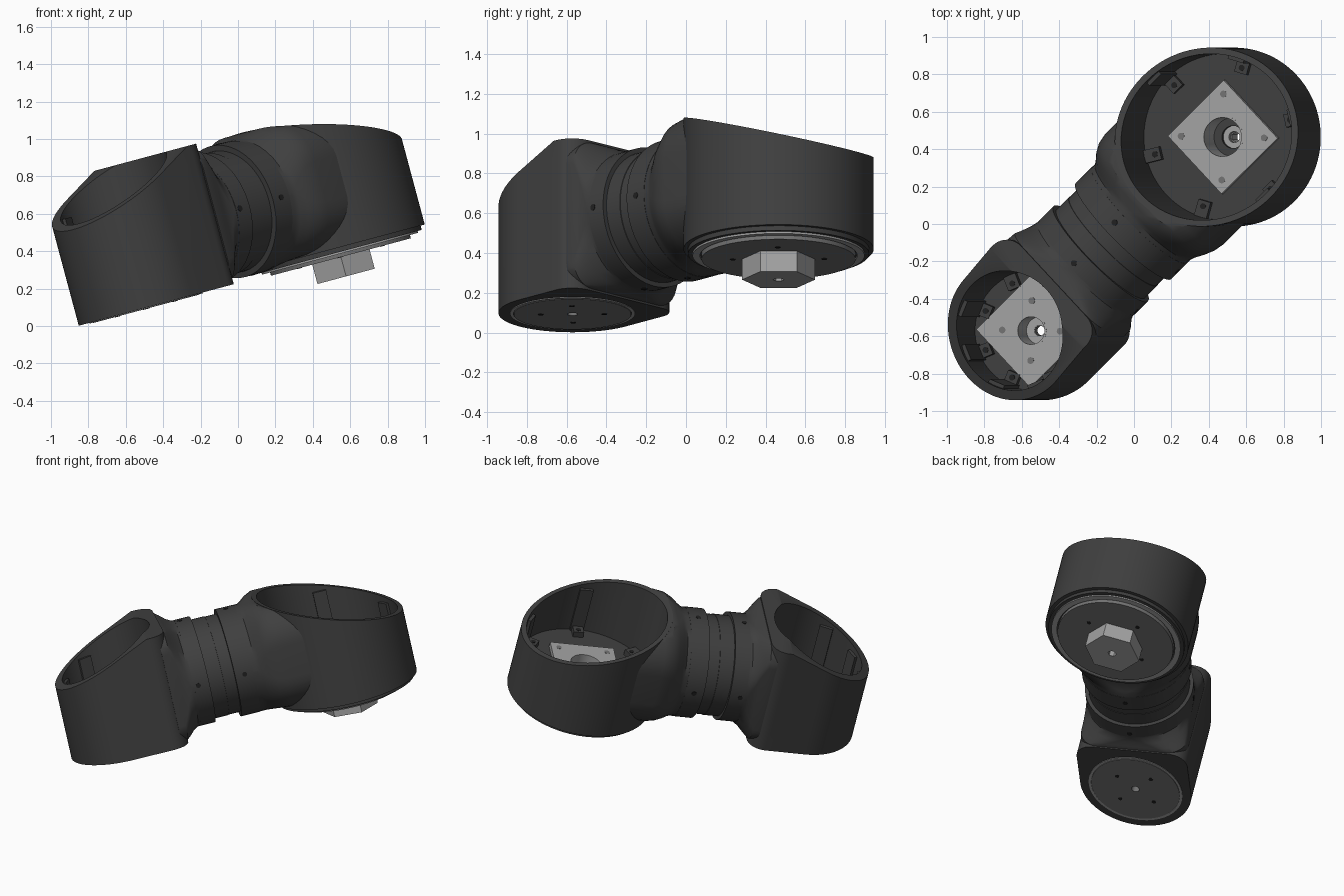
import bpy, bmesh
from math import pi, sin, cos, atan2, acos, hypot, radians
from mathutils import Matrix, Vector

if "Cube" in bpy.data.objects:
    bpy.data.objects.remove(bpy.data.objects["Cube"])

TILT = Matrix.Rotation(radians(-15), 4, 'Y')   # the whole joint leans 15 degrees


def material(name, v):
    m = bpy.data.materials.new(name)
    m.diffuse_color = (v, v, v, 1)
    m.use_nodes = True
    m.node_tree.nodes["Principled BSDF"].inputs["Base Color"].default_value = m.diffuse_color
    return m


DARK, MID, LIGHT, BLACK = (material(n, v) for n, v in
    (("dark_shell", 0.05), ("mid_grey", 0.17), ("light_metal", 0.36), ("hole_black", 0.015)))


def finish(name, bm, M, mat):
    bmesh.ops.remove_doubles(bm, verts=bm.verts, dist=1e-5)
    bmesh.ops.recalc_face_normals(bm, faces=bm.faces)
    bm.transform(TILT @ M)
    me = bpy.data.meshes.new(name)
    bm.to_mesh(me)
    bm.free()
    me.materials.append(mat)
    ob = bpy.data.objects.new(name, me)
    bpy.context.collection.objects.link(ob)
    return ob


def skin(bm, rings, close=False):
    """Bridge equal-length closed rings of points."""
    vs = [[bm.verts.new(p) for p in r] for r in rings]
    n = len(vs[0])
    for a, b in zip(vs, vs[1:] + (vs[:1] if close else [])):
        for i in range(n):
            bm.faces.new((a[i], a[(i + 1) % n], b[(i + 1) % n], b[i]))
    if not close:
        for r in (vs[0], vs[-1]):
            if (r[0].co - r[1].co).length > 1e-5:
                bm.faces.new(r)


def lathe(name, prof, M, mat, seg=72, close=False, phase=0.0):
    bm = bmesh.new()
    skin(bm, [[(r * cos(phase + 2 * pi * i / seg), r * sin(phase + 2 * pi * i / seg), z)
               for i in range(seg)] for r, z in prof], close)
    return finish(name, bm, M, mat)


def washer(name, r0, r1, z0, z1, M, mat, seg=72, phase=0.0):
    return lathe(name, [(r0, z0), (r1, z0), (r1, z1), (r0, z1)], M, mat, seg, True, phase)


def disc(name, r, z0, z1, M, mat, seg=20):
    return lathe(name, [(r, z0), (r, z1)], M, mat, seg)


def box(name, size, loc, M, mat):
    bm = bmesh.new()
    bmesh.ops.create_cube(bm, size=1, matrix=Matrix.Translation(loc) @ Matrix.Diagonal((*size, 1)))
    return finish(name, bm, M, mat)


def cut(ob, cutter):
    cutter.hide_render = True
    md = ob.modifiers.new("cut", 'BOOLEAN')
    md.operation, md.solver, md.object = 'DIFFERENCE', 'EXACT', cutter
    bpy.context.view_layer.objects.active = ob
    bpy.ops.object.modifier_apply(modifier="cut")
    bpy.data.objects.remove(cutter)


def slice_rim(bm, w0, g):
    """Slanted cut through the top of a housing."""
    bmesh.ops.remove_doubles(bm, verts=bm.verts, dist=1e-5)
    bmesh.ops.bisect_plane(bm, geom=bm.verts[:] + bm.edges[:] + bm.faces[:],
                           plane_co=(0, 0, w0), plane_no=Vector((-g, 0, 1)), clear_outer=True)
    bmesh.ops.holes_fill(bm, edges=[e for e in bm.edges if e.is_boundary], sides=0)


def rounded_rect(x, hw, hh, r, zc, n=10):
    pts = []
    for q, (sy, sz) in enumerate(((1, 1), (-1, 1), (-1, -1), (1, -1))):
        for i in range(n + 1):
            a = pi / 2 * (q + i / (n + 0.01))
            pts.append((x, sy * (hw - r) + r * cos(a), zc + sz * (hh - r) + r * sin(a)))
    return pts


def housing_outline(R, corner):
    """Round drum, optionally joined by tangents to two rounded corners facing the tube."""
    if not corner:
        return [(R * cos(2 * pi * i / 96), R * sin(2 * pi * i / 96)) for i in range(96)]
    cx, cy, r = corner
    a = atan2(cy, cx) + acos((R - r) / hypot(cx, cy))
    arc = [(R * cos(a + (2 * pi - 2 * a) * i / 64), R * sin(a + (2 * pi - 2 * a) * i / 64))
           for i in range(65)]
    bend = [(cx + r * cos(a * i / 10), cy + r * sin(a * i / 10)) for i in range(11)]
    return arc + [(x, -y) for x, y in reversed(bend)] + bend


def housing(tag, M, R, corner, z0, z1, rim, bore, floor, hub, hub_z, neck, collar, screw_x,
            base_z, lugs, lug_r, plate_r):
    # shell: extruded outline, slanted rim; neck: block blending into the round collar
    bm = bmesh.new()
    skin(bm, [[(x, y, z) for x, y in housing_outline(R, corner)] for z in (z0, z1)])
    nk = bmesh.new()
    skin(nk, [rounded_rect(*s) for s in neck])
    for name, b, drop in (("_housing", bm, 0), ("_neck", nk, .002)):
        slice_rim(b, rim[0] - drop, rim[1])
        cut(finish(tag + name, b, M, DARK),
            lathe("bore_cutter", [(0, z0 - .1), (hub, z0 - .1), (hub, floor), (bore, floor),
                                  (bore, 1.4), (0, 1.4)], M, DARK))
    axis = M @ Matrix.Translation((0, 0, .605)) @ Matrix.Rotation(pi / 2, 4, 'Y')
    x0, x1, rc = collar
    disc(tag + "_collar", rc, x0, x1, axis, DARK, 72)
    for k in range(4):
        disc(tag + "_collar_screw", .016, rc - .03, rc + .002,
             M @ Matrix.Translation((screw_x, 0, .605)) @ Matrix.Rotation(k * pi / 2, 4, 'X'), BLACK)
    # square mounting plate with a lined round opening and four screws
    top = floor + .035
    plate = box(tag + "_mount_plate", (.43, .43, .035), (0, 0, top - .0175), M, LIGHT)
    cut(plate, disc("plate_cutter", hub, floor - .1, top + .1, M, LIGHT, 48))
    washer(tag + "_hub_lining", hub - .006, hub + .004, hub_z, top + .001, M, LIGHT, 48)
    for k in range(4):
        a = pi / 4 + k * pi / 2
        S = M @ Matrix.Translation((plate_r * cos(a), plate_r * sin(a), 0))
        disc(tag + "_plate_screw", .018, top - .01, top + .002, S, MID)
        disc(tag + "_base_screw", .014, base_z - .002, base_z + .01, S, BLACK)
    # ribs and screw lugs around the inner wall
    count, start = lugs
    for k in range(count):
        a = radians(start + 360 / count * k)
        Q = M @ Matrix.Rotation(a, 4, 'Z')
        h = min(rim[0] + rim[1] * bore * cos(a), z1) - floor - .04
        if cos(a) < .3:
            box(tag + "_wall_rib", (.035, .09, h), (bore - .004, 0, floor + h / 2), Q, DARK)
        box(tag + "_lug", (bore - lug_r + .04, .07, .04),
            ((bore + lug_r) / 2 - .01, 0, floor + .02), Q, DARK)
        disc(tag + "_lug_screw", .016, floor + .03, floor + .042,
             Q @ Matrix.Translation((lug_r, 0, 0)), BLACK)


LC, RC = Vector((-.45, -.57, 0)), Vector((.627, .465, 0))
ang = atan2(RC.y - LC.y, RC.x - LC.x)
ML = Matrix.Translation(LC) @ Matrix.Rotation(ang, 4, 'Z')
MR = Matrix.Translation(RC) @ Matrix.Rotation(ang + pi, 4, 'Z')
span = (RC - LC).length

# small lower housing
housing("small", ML, .372, (.27, .262, .11), .222, 1.0, (.89, .44), .32, .41, .08, .26,
        [(.33, .362, .380, .13, .611), (.38, .358, .379, .13, .611), (.405, .353, .372, .18, .609),
         (.44, .352, .360, .27, .606), (.475, .356, .357, .35, .605), (.50, .357, .357, .357, .605)],
        (.49, .594, .358), .52, .216, (8, -21.5), .272, .16)
washer("small_base_disc", .026, .295, .216, .26, ML, MID)
washer("small_base_ring", .297, .314, .218, .25, ML, LIGHT)
washer("small_hub_floor", .030, .085, .24, .265, ML, LIGHT, 48)

# large upper housing
housing("large", MR, .478, None, .266, .998, (.845, .31), .445, .475, .11, .26,
        [(.15, .415, .362, .25, .632), (.40, .415, .362, .25, .632), (.46, .405, .361, .26, .632),
         (.51, .387, .359, .29, .624), (.55, .368, .358, .33, .612), (.575, .361, .361, .361, .605),
         (.65, .361, .361, .361, .605)],
        (.60, .725, .362), .66, .214, (6, 30), .385, .23)
washer("large_base_flange", .06, .455, .242, .30, MR, DARK)
washer("large_base_ring", .395, .432, .232, .26, MR, LIGHT)
washer("large_base_disc", .03, .387, .214, .25, MR, MID)
washer("large_hub_floor", .030, .115, .24, .27, MR, LIGHT, 48)

# hexagonal drive nut under the large housing
washer("hex_nut", .028, .183, .107, .23, Matrix.Translation(RC), LIGHT, 6, pi / 2)

# connecting tube with a fine seam
tube_axis = ML @ Matrix.Translation((0, 0, .605)) @ Matrix.Rotation(pi / 2, 4, 'Y')
lathe("connecting_tube", [(.334, .5), (.334, .69), (.331, .691), (.331, span - .62)],
      tube_axis, DARK)

# smooth round surfaces, keep crisp edges
bpy.ops.object.select_all(action='DESELECT')
for ob in bpy.context.scene.objects:
    ob.select_set(True)
    bpy.context.view_layer.objects.active = ob
bpy.ops.object.shade_smooth_by_angle(angle=radians(32))
